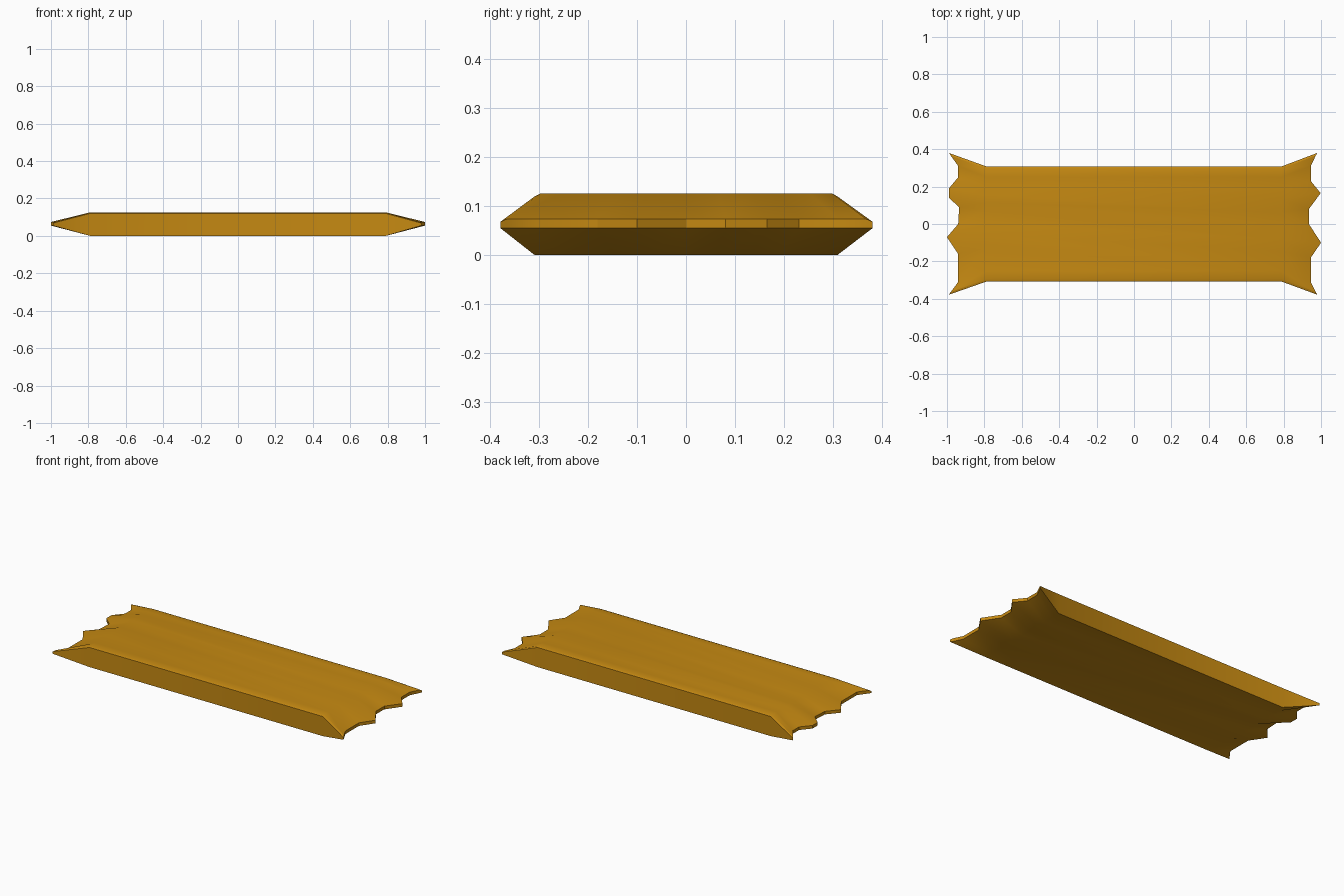
import bpy, bmesh

if "Cube" in bpy.data.objects:
    bpy.data.objects.remove(bpy.data.objects["Cube"])

# Torn-edge outlines of the two crimped ends (x, y), from back to front
right_edge = [(0.98, 0.38), (0.972, 0.366), (0.945, 0.31), (0.945, 0.23), (0.998, 0.165),
              (0.935, 0.08), (0.935, 0.0), (1.0, -0.10), (0.945, -0.18),
              (0.945, -0.31), (0.972, -0.364), (0.98, -0.378)]
left_edge = [(-0.99, 0.38), (-0.98, 0.366), (-0.94, 0.31), (-0.94, 0.25), (-0.99, 0.19),
             (-0.99, 0.14), (-0.935, 0.09), (-0.94, 0.0), (-1.0, -0.07),
             (-0.94, -0.16), (-0.94, -0.31), (-0.98, -0.364), (-0.99, -0.378)]

BODY_X, BODY_Y, TOP = 0.79, 0.308, 0.126
bm = bmesh.new()


def wrapper_end(edge):
    """Fan a flat torn tip out of the body; return the body's top and bottom rows."""
    side = 1 if edge[0][0] > 0 else -1
    last = len(edge) - 1
    tip_t, tip_b, body_t, body_b = [], [], [], []
    for i, (x, y) in enumerate(edge):
        corner = i in (0, last)
        by = y * BODY_Y / 0.38 if not corner else (BODY_Y if y > 0 else -BODY_Y)
        tip_t.append(bm.verts.new((x, y, 0.068 if corner else 0.074)))
        tip_b.append(bm.verts.new((x, y, 0.055)))
        body_t.append(bm.verts.new((side * BODY_X, by, TOP - 0.006 if corner else TOP)))
        body_b.append(bm.verts.new((side * BODY_X, by, 0)))
    for i in range(last):
        for a, b in ((body_t, tip_t), (tip_t, tip_b), (tip_b, body_b)):
            bm.faces.new((a[i], a[i + 1], b[i + 1], b[i]))
    for i in (0, last):
        bm.faces.new((body_t[i], tip_t[i], tip_b[i], body_b[i]))
    return body_t, body_b


# Bar body between the two ends
rt, rb = wrapper_end(right_edge)
lt, lb = wrapper_end(left_edge)
bm.faces.new(rt[1:-1] + lt[1:-1][::-1])
bm.faces.new(rb + lb[::-1])
for i, j in ((0, 1), (-1, -2)):
    bm.faces.new((rt[i], rt[j], lt[j], lt[i]))
    bm.faces.new((rt[i], lt[i], lb[i], rb[i]))
bmesh.ops.recalc_face_normals(bm, faces=bm.faces)

mesh = bpy.data.meshes.new("bar_wrapper")
bm.to_mesh(mesh)
bm.free()
wrapper = bpy.data.objects.new("bar_wrapper", mesh)
bpy.context.collection.objects.link(wrapper)

# Golden wrapper colour
gold = bpy.data.materials.new("gold_wrapper")
gold.diffuse_color = (0.56, 0.25, 0.006, 1)
gold.use_nodes = True
gold.node_tree.nodes["Principled BSDF"].inputs["Base Color"].default_value = gold.diffuse_color
mesh.materials.append(gold)

bpy.context.view_layer.objects.active = wrapper
wrapper.select_set(True)
bpy.ops.object.shade_smooth_by_angle(angle=0.5)
